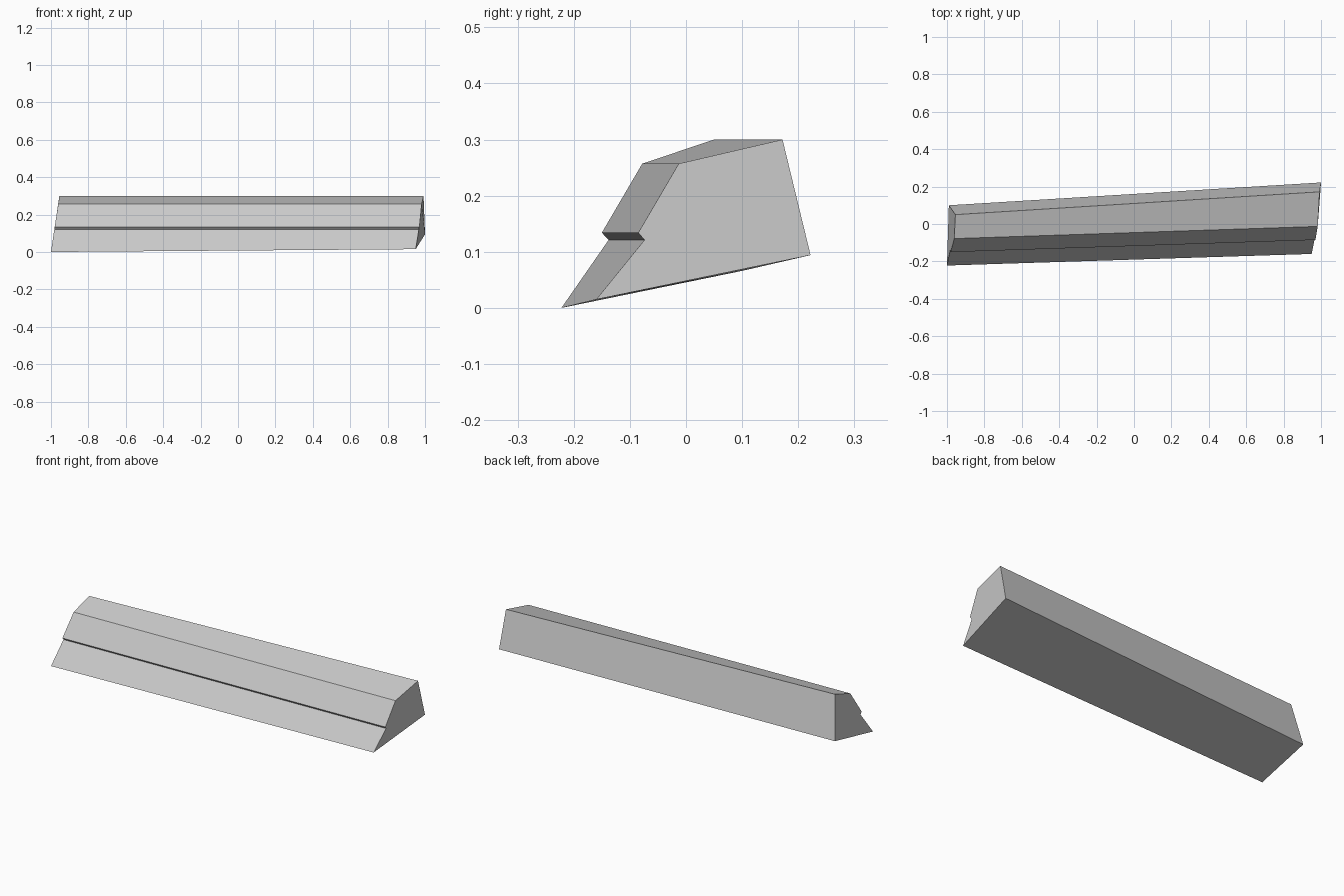
import bpy
import bmesh

cube = bpy.data.objects.get("Cube")
if cube:
    bpy.data.objects.remove(cube, do_unlink=True)


def material(name, colour):
    mat = bpy.data.materials.new(name)
    mat.use_nodes = True
    mat.diffuse_color = colour
    mat.node_tree.nodes["Principled BSDF"].inputs["Base Color"].default_value = colour
    return mat


def loft(name, start, end, mat):
    """Solid bar between two matching end outlines."""
    bm = bmesh.new()
    a = [bm.verts.new(p) for p in start]
    b = [bm.verts.new(p) for p in end]
    for i in range(len(a)):
        j = (i + 1) % len(a)
        bm.faces.new((a[i], a[j], b[j], b[i]))
    bm.faces.new(a)
    bm.faces.new(b)
    bmesh.ops.recalc_face_normals(bm, faces=bm.faces)
    mesh = bpy.data.meshes.new(name)
    bm.to_mesh(mesh)
    bm.free()
    mesh.materials.append(mat)
    obj = bpy.data.objects.new(name, mesh)
    bpy.context.collection.objects.link(obj)
    return obj


grey = material("light grey", (0.6, 0.6, 0.6, 1))

# End outlines: front toe, undercut step, front shoulder, ridge, back foot
right_end = [(0.95, -0.16, 0.015), (0.967, -0.074, 0.121), (0.97, -0.085, 0.134),
             (0.982, -0.013, 0.257), (0.992, 0.172, 0.3), (1.0, 0.222, 0.094)]
left_end = [(-1.0, -0.222, 0.0), (-0.982, -0.138, 0.121), (-0.98, -0.15, 0.134),
            (-0.961, -0.078, 0.257), (-0.955, 0.05, 0.3), (-0.99, 0.1, 0.066)]

# Stepped, slightly skewed bar
loft("stepped_bar", left_end, right_end, grey)
